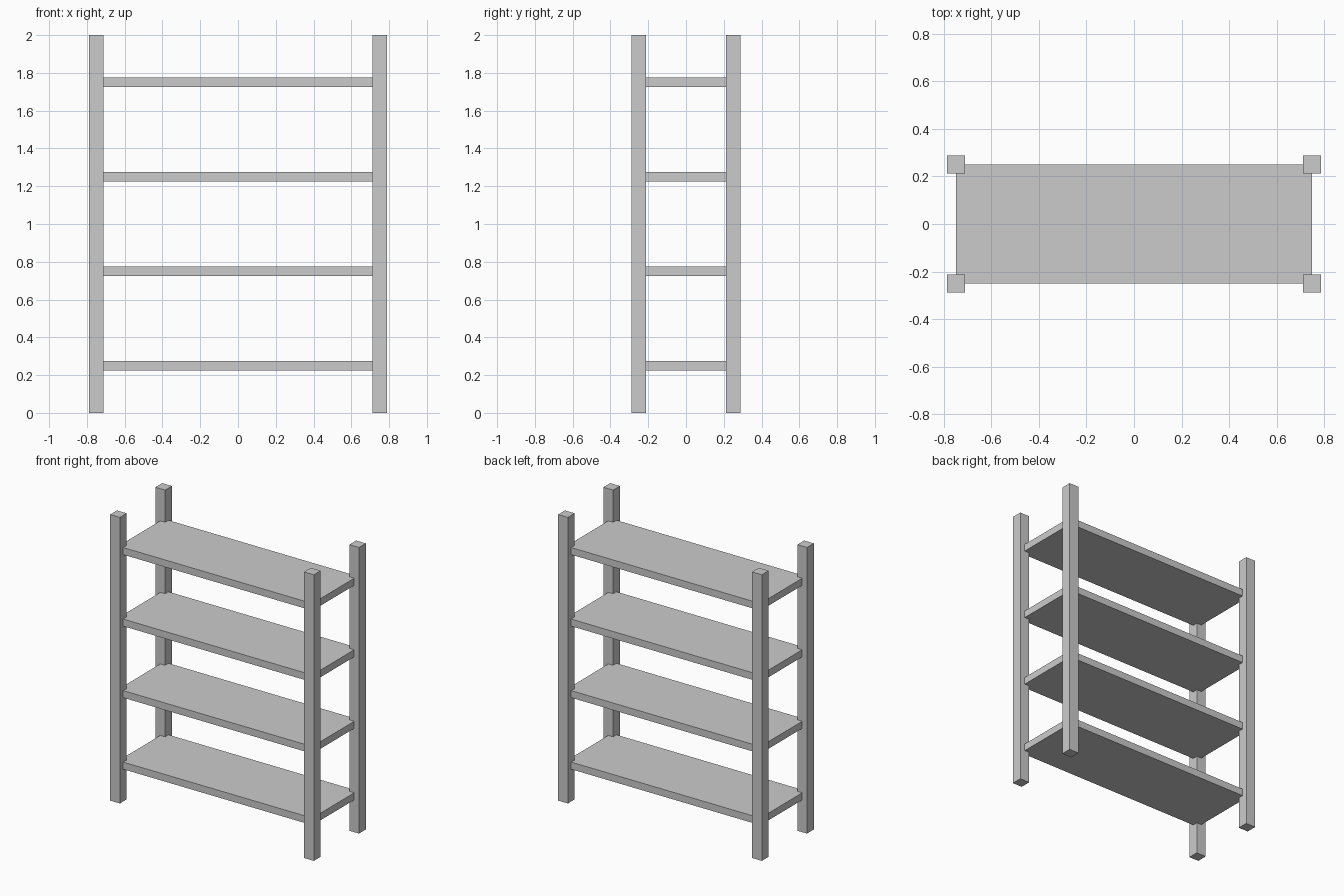
import bpy

if "Cube" in bpy.data.objects:
    bpy.data.objects.remove(bpy.data.objects["Cube"])

POST = 0.075
HEIGHT = 2.0


def box(name, size, location):
    bpy.ops.mesh.primitive_cube_add(size=1, location=location)
    obj = bpy.context.object
    obj.name = name
    obj.scale = size
    bpy.ops.object.transform_apply(location=False, rotation=False, scale=True)
    return obj


# Four corner posts
for side, x in (("left", -0.75), ("right", 0.75)):
    for face, y in (("front", -0.25), ("back", 0.25)):
        box(f"{face}_{side}_post", (POST, POST, HEIGHT), (x, y, HEIGHT / 2))

# Four evenly spaced shelves, their corners ending at the post centres
for i in range(4):
    box(f"shelf_{i + 1}", (1.5, 0.5, 0.05), (0, 0, 0.25 + 0.5 * i))
